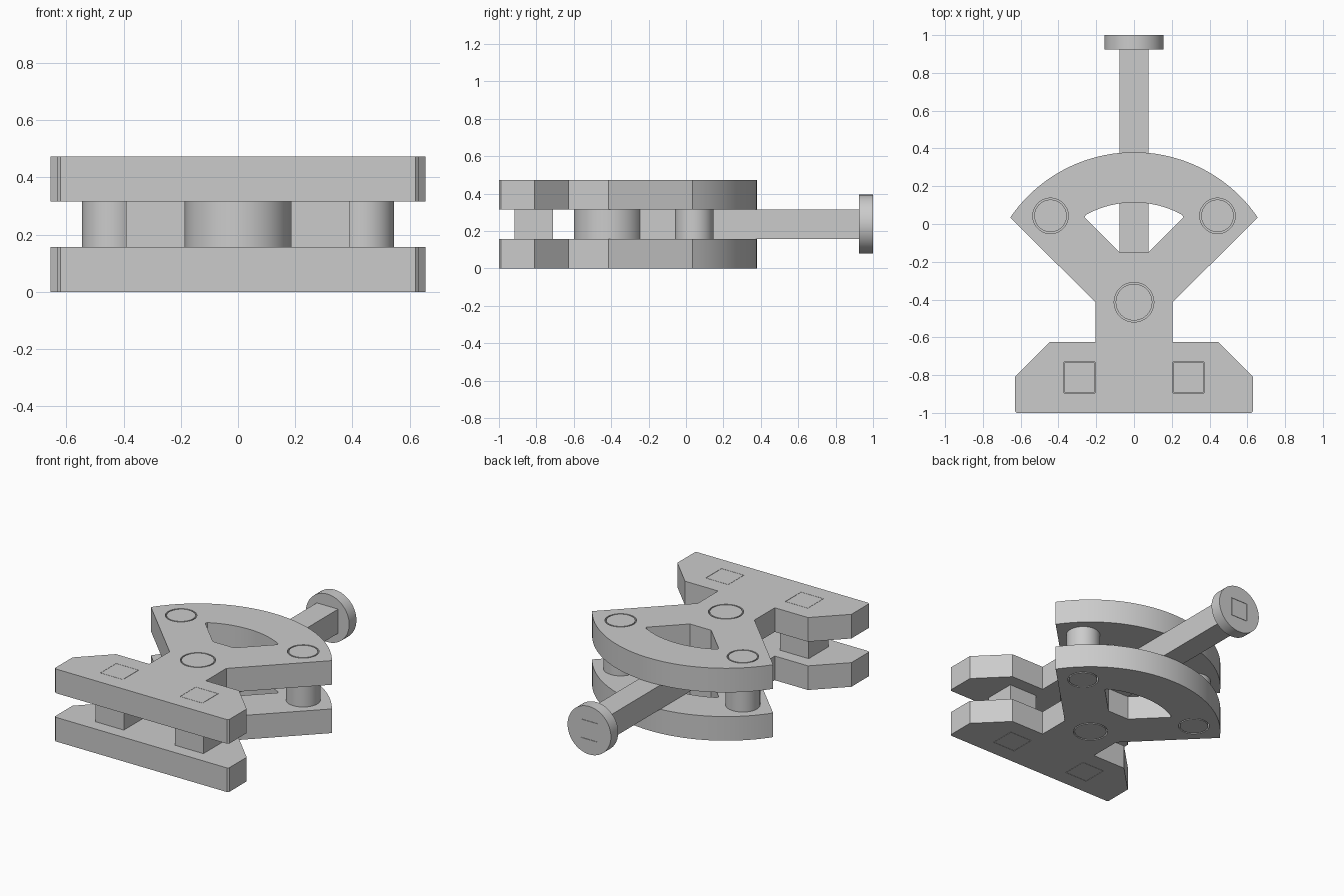
import bpy, bmesh
from math import sin, cos, pi, atan2, asin, sqrt
from mathutils import Matrix

if "Cube" in bpy.data.objects:
    bpy.data.objects.remove(bpy.data.objects["Cube"])

T = 0.158            # thickness of each layer
PIVOT = -0.414       # y of the lever pivot, centre of the fan arcs
GAP = 0.008          # clearance around the pins

grey = bpy.data.materials.new("plain grey")
grey.diffuse_color = (0.6, 0.6, 0.6, 1)
grey.use_nodes = True
grey.node_tree.nodes["Principled BSDF"].inputs["Base Color"].default_value = grey.diffuse_color


def finish(name, bm, matrix=None):
    bmesh.ops.recalc_face_normals(bm, faces=bm.faces[:])
    if matrix:
        bm.transform(matrix)
    me = bpy.data.meshes.new(name)
    bm.to_mesh(me)
    bm.free()
    me.materials.append(grey)
    ob = bpy.data.objects.new(name, me)
    bpy.context.collection.objects.link(ob)
    bpy.ops.object.select_all(action='DESELECT')
    ob.select_set(True)
    bpy.context.view_layer.objects.active = ob
    bpy.ops.object.shade_smooth_by_angle(angle=pi / 7)
    return ob


def arc(cx, cy, r, a0, a1, n):
    return [(cx + r * cos(a0 + (a1 - a0) * i / n), cy + r * sin(a0 + (a1 - a0) * i / n))
            for i in range(n + 1)]


def circle(cx, cy, r, n=48):
    return arc(cx, cy, r, 0, 2 * pi, n)[:-1]


def square(cx, cy, h):
    return [(cx - h, cy - h), (cx + h, cy - h), (cx + h, cy + h), (cx - h, cy + h)]


def prism(name, loops, z0, z1, matrix=None):
    """Extrude an outline (first loop) with holes (further loops)."""
    bm = bmesh.new()
    edges = []
    for loop in loops:
        vs = [bm.verts.new((x, y, z0)) for x, y in loop]
        edges += [bm.edges.new((a, b)) for a, b in zip(vs, vs[1:] + vs[:1])]
    bmesh.ops.triangle_fill(bm, edges=edges, use_beauty=True, use_dissolve=False)
    ext = bmesh.ops.extrude_face_region(bm, geom=bm.faces[:], use_keep_orig=True)
    top = [v for v in ext["geom"] if isinstance(v, bmesh.types.BMVert)]
    bmesh.ops.translate(bm, verts=top, vec=(0, 0, z1 - z0))
    return finish(name, bm, matrix)


def spacer(name, body, tenon):
    """Body between the plates with a thinner tenon through each plate."""
    bm = bmesh.new()
    rings = [[bm.verts.new((x, y, z)) for x, y in loop] for loop, z in
             ((tenon, 0), (tenon, T), (body, T), (body, 2 * T), (tenon, 2 * T), (tenon, 3 * T))]
    n = len(body)
    for lo, hi in zip(rings, rings[1:]):
        for i in range(n):
            j = (i + 1) % n
            bm.faces.new((lo[i], lo[j], hi[j], hi[i]))
    bm.faces.new(rings[0][::-1])
    bm.faces.new(rings[-1])
    return finish(name, bm)


# Plate outline: handle base, neck and fan
half = [(0.63, -0.81), (0.445, -0.625), (0.205, -0.625), (0.205, -0.414)]
a = atan2(0.035 - PIVOT, 0.655)
outline = ([(-0.62, -1), (0.62, -1), (0.63, -0.99)] + half
           + arc(0, PIVOT, 0.794, a, pi - a, 40)
           + [(-x, y) for x, y in half[::-1]] + [(-0.63, -0.99)])

# Fan window
b = atan2(0.046 - PIVOT, 0.255)
window = [(-0.077, -0.15), (0.077, -0.15), (0.262, 0.035)] + \
    arc(0, PIVOT, 0.528, b, pi - b, 24) + [(-0.262, 0.035)]

# Sockets for the pins and blocks
holes = [window, circle(0, PIVOT, 0.105)]
for s in (-1, 1):
    holes += [circle(s * 0.442, 0.043, 0.094), square(s * 0.288, -0.813, 0.082)]

prism("lower_plate", [outline] + holes, 0, T)
prism("upper_plate", [outline] + holes, 2 * T, 3 * T)

# Round stops and square blocks between the plates
for side, s in (("left", -1), ("right", 1)):
    spacer(side + "_stop_pin", circle(s * 0.442, 0.043, 0.103),
           circle(s * 0.442, 0.043, 0.094 - GAP))
    spacer(side + "_base_block", square(s * 0.288, -0.813, 0.103),
           square(s * 0.288, -0.813, 0.08))

# Lever with round hub, and its pivot pin
w, R = 0.077, 0.185
c = asin(w / R)
lever = arc(0, PIVOT, R, pi / 2 + c, 2.5 * pi - c, 48) + [(w, 0.925), (-w, 0.925)]
prism("lever", [lever], T, 2 * T)
spacer("pivot_pin", circle(0, PIVOT, 0.1), circle(0, PIVOT, 0.105 - GAP))

# Round knob on the lever end, with the lever tenon showing through
to_back = Matrix.Translation((0, 0, 1.5 * T)) @ Matrix.Rotation(pi / 2, 4, 'X')
prism("knob", [circle(0, 0, 0.157, 64), square(0, 0, 0.061)], -1, -0.925, to_back)
prism("lever_tenon", [square(0, 0, 0.059)], -1, -0.925, to_back)
